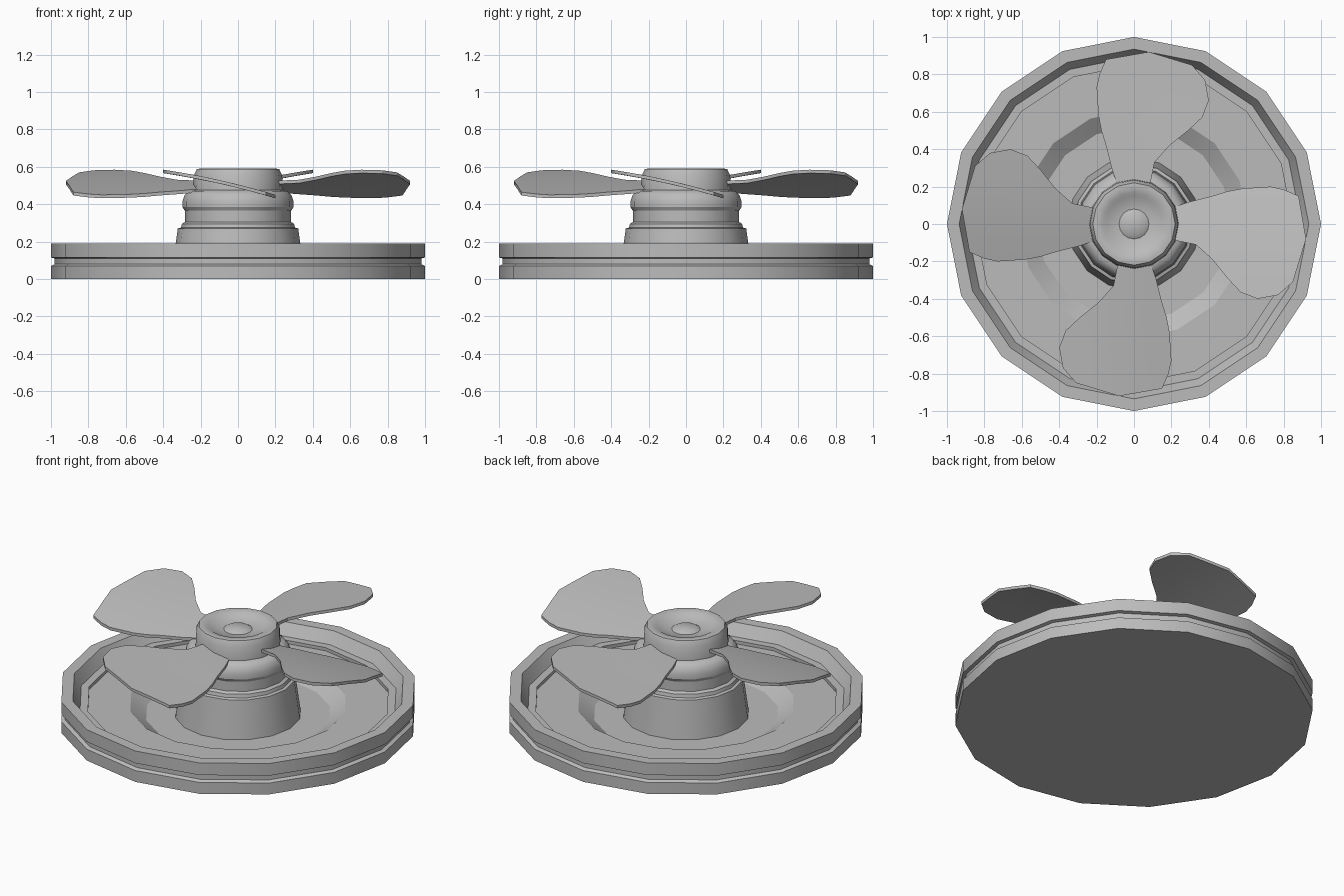
import bpy, bmesh, math

cube = bpy.data.objects.get("Cube")
if cube:
    bpy.data.objects.remove(cube, do_unlink=True)

grey = bpy.data.materials.new("plain grey")
grey.use_nodes = True
grey.diffuse_color = (0.5, 0.5, 0.5, 1)
grey.node_tree.nodes["Principled BSDF"].inputs["Base Color"].default_value = grey.diffuse_color


def finish(name, bm):
    """Turn a bmesh into a smooth-shaded object with sharp creases."""
    mesh = bpy.data.meshes.new(name)
    bm.to_mesh(mesh)
    bm.free()
    mesh.materials.append(grey)
    ob = bpy.data.objects.new(name, mesh)
    bpy.context.collection.objects.link(ob)
    bpy.ops.object.select_all(action="DESELECT")
    ob.select_set(True)
    bpy.context.view_layer.objects.active = ob
    bpy.ops.object.shade_smooth_by_angle(angle=math.radians(30))
    return ob


def lathe(name, profile, sides=16):
    """Revolve (radius, height) points about the z axis."""
    bm = bmesh.new()
    rings = []
    for r, z in profile:
        if r == 0:
            rings.append([bm.verts.new((0, 0, z))] * sides)
        else:
            rings.append([bm.verts.new((r * math.cos(math.tau * i / sides),
                                        r * math.sin(math.tau * i / sides), z))
                          for i in range(sides)])
    for low, high in zip(rings, rings[1:]):
        for i in range(sides):
            j = (i + 1) % sides
            corners = dict.fromkeys((low[i], low[j], high[j], high[i]))
            bm.faces.new(list(corners))
    bmesh.ops.recalc_face_normals(bm, faces=bm.faces)
    return finish(name, bm)


# Round dish with a grooved side, inner ledge and sunken middle
lathe("base_dish", [
    (0, 0), (1, 0), (1, 0.07), (0.98, 0.08), (0.98, 0.11), (1, 0.115),
    (1, 0.19), (0.935, 0.19), (0.895, 0.12), (0.85, 0.12), (0.85, 0.10),
    (0.61, 0.10), (0.52, 0.04), (0, 0.04)])

# Stepped pedestal rising from the dish
lathe("pedestal", [
    (0, 0.03), (0.355, 0.03), (0.322, 0.27), (0.305, 0.275), (0.3, 0.295),
    (0.283, 0.305), (0.283, 0.365), (0, 0.365)])

# Rounded rotor hub with a dished cap and a small centre dome
lathe("rotor_hub", [
    (0, 0.36), (0.285, 0.365), (0.297, 0.385), (0.297, 0.415), (0.285, 0.45),
    (0.262, 0.47), (0.24, 0.475), (0.236, 0.555), (0.22, 0.588), (0.205, 0.59),
    (0.17, 0.585), (0.15, 0.57), (0.08, 0.56), (0.06, 0.572), (0, 0.578)])

# Blade stations: leading x, leading y, trailing x, trailing y
STATIONS = [
    (0.18, 0.08, 0.18, -0.08), (0.30, 0.12, 0.33, -0.11),
    (0.42, 0.15, 0.42, -0.19), (0.50, 0.175, 0.50, -0.29),
    (0.58, 0.19, 0.57, -0.365), (0.73, 0.20, 0.66, -0.40),
    (0.80, 0.185, 0.77, -0.38), (0.88, 0.15, 0.85, -0.31)]
ACROSS = 4


def blade(name, turn):
    bm = bmesh.new()
    rows = []
    for s in STATIONS:
        bulge = 0.055 if s == STATIONS[-1] else 0
        row = []
        for k in range(ACROSS + 1):
            t = k / ACROSS
            x = s[0] + (s[2] - s[0]) * t + bulge * (1 - abs(2 * t - 1))
            y = s[1] + (s[3] - s[1]) * t
            z = 0.505 - 0.25 * y - 0.13 * y * y
            row.append(bm.verts.new((x, y, z)))
        rows.append(row)
    for a, b in zip(rows, rows[1:]):
        for k in range(ACROSS):
            bm.faces.new((a[k], a[k + 1], b[k + 1], b[k]))
    # Give the sheet thickness on its underside
    top = list(bm.faces)
    lower = bmesh.ops.extrude_face_region(bm, geom=top)["geom"]
    bmesh.ops.translate(bm, vec=(0, 0, -0.018),
                        verts=[g for g in lower if isinstance(g, bmesh.types.BMVert)])
    bmesh.ops.recalc_face_normals(bm, faces=bm.faces)
    finish(name, bm).rotation_euler.z = turn


# Four blades around the hub
for i, side in enumerate(("left", "back", "right", "front")):
    blade(side + "_blade", i * math.pi / 2)
